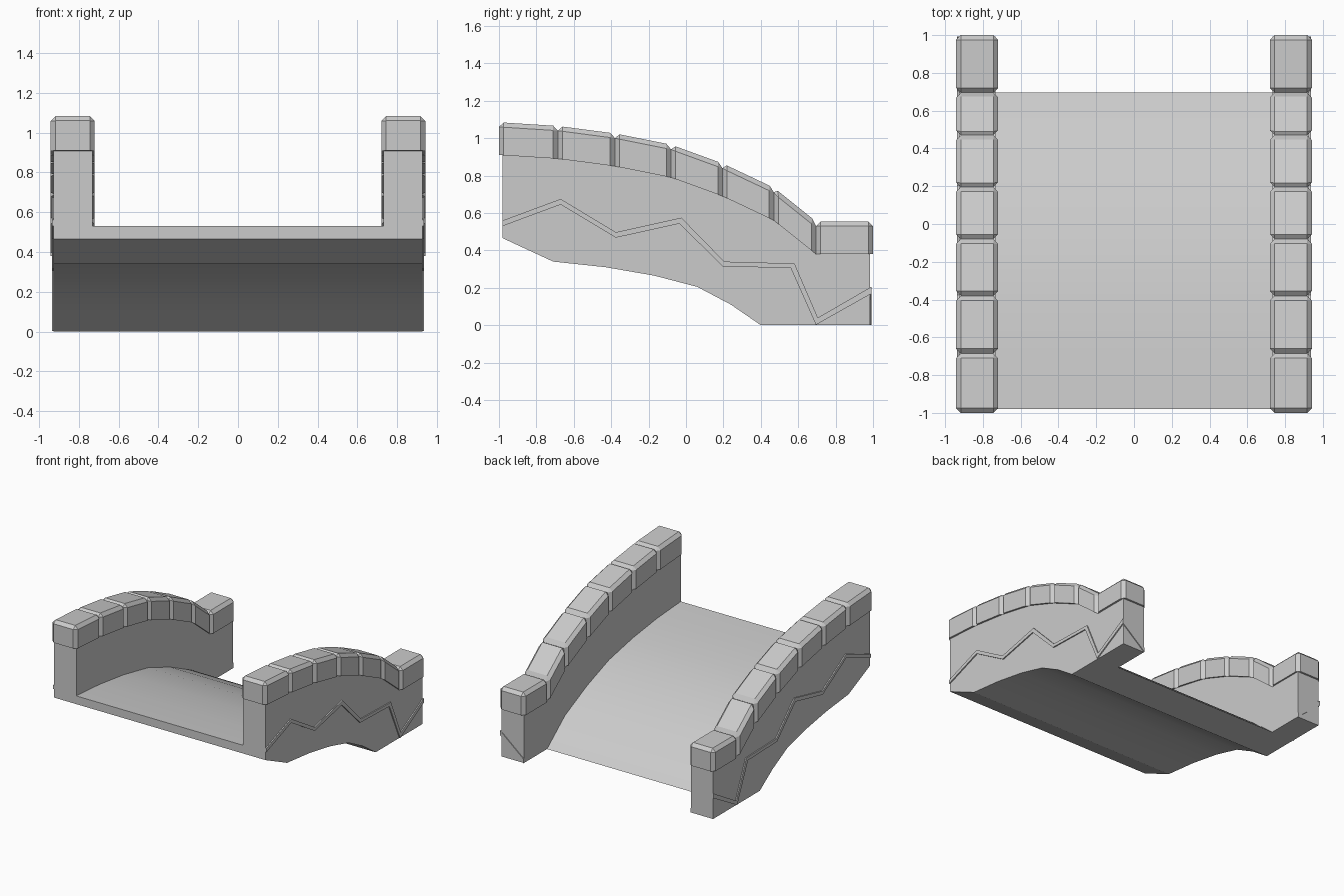
import bpy, bmesh, math

if "Cube" in bpy.data.objects:
    bpy.data.objects.remove(bpy.data.objects["Cube"])

# Stations of the arched wall top (y, z)
TOP = [(-0.98, 0.91), (-0.685, 0.89), (-0.38, 0.85), (-0.08, 0.79),
       (0.195, 0.69), (0.47, 0.56), (0.695, 0.38), (0.985, 0.38)]
UNDER = [(0.985, 0), (0.4, 0), (0.24, 0.11), (0.06, 0.205),
         (-0.17, 0.265), (-0.43, 0.31), (-0.71, 0.34), (-0.98, 0.465)]
INNER, OUTER = 0.732, 0.927


def prism(name, verts, shift, bevel=None):
    """Extrude a planar outline by a shift vector; bevel edges chosen by a test."""
    bm = bmesh.new()
    face = bm.faces.new([bm.verts.new(v) for v in verts])
    ext = bmesh.ops.extrude_face_region(bm, geom=[face], use_keep_orig=True)
    bmesh.ops.translate(bm, vec=shift,
                        verts=[g for g in ext["geom"] if isinstance(g, bmesh.types.BMVert)])
    bmesh.ops.recalc_face_normals(bm, faces=bm.faces)
    if bevel:
        size, test = bevel
        bmesh.ops.bevel(bm, geom=[e for e in bm.edges if test(e)], offset=size,
                        segments=1, affect='EDGES', clamp_overlap=True)
    mesh = bpy.data.meshes.new(name)
    bm.to_mesh(mesh)
    bm.free()
    obj = bpy.data.objects.new(name, mesh)
    bpy.context.collection.objects.link(obj)
    return obj


def side_prism(name, outline, x0, x1, bevel=None):
    return prism(name, [(x0, y, z) for y, z in outline], (x1 - x0, 0, 0), bevel)


def mirror(obj):
    obj.modifiers.new("mirror", 'MIRROR').use_axis[0] = True


# Bridge body: side profile, with the walkway cut out between the two walls
body = side_prism("bridge_body", TOP + UNDER, -OUTER, OUTER)
deck = [(y, z - 0.38) for y, z in TOP[:7]]
cutter = side_prism("walkway_cutter",
                    [(-1.1, 0.535)] + deck + [(0.7, -0.1), (1.1, -0.1), (1.1, 1.3), (-1.1, 1.3)],
                    -INNER, INNER)
cut = body.modifiers.new("walkway", 'BOOLEAN')
cut.operation, cut.solver, cut.object = 'DIFFERENCE', 'EXACT', cutter
bpy.context.view_layer.objects.active = body
body.select_set(True)
bpy.ops.object.modifier_apply(modifier=cut.name)
bpy.data.objects.remove(cutter)
bpy.ops.object.shade_smooth_by_angle(angle=math.radians(15))

# Coping stones: sheared blocks, chamfered everywhere but underneath
ys = [-1.0] + [p[0] for p in TOP[1:7]] + [1.0]
for i in range(7):
    (y0, z0), (y1, z1) = (ys[i], TOP[i][1]), (ys[i + 1], TOP[i + 1][1])
    outline = [(y0, z0), (y1, z1), (y1, z1 + 0.175), (y0, z0 + 0.175)]

    def not_bottom(e):
        base = {y0: z0, y1: z1}
        mid = sum(v.co.z for v in e.verts) / 2
        ym = sum(v.co.y for v in e.verts) / 2
        floor = z0 + (z1 - z0) * (ym - y0) / (y1 - y0)
        return mid > floor + 0.02

    mirror(side_prism(f"coping_stone_{i + 1}", outline, 0.72, 0.942, (0.025, not_bottom)))

# Raised zigzag bands on the outer walls
ZIG = [(-0.98, 0.56), (-0.67, 0.675), (-0.375, 0.497), (-0.025, 0.575),
       (0.205, 0.34), (0.58, 0.33), (0.705, 0.04), (0.99, 0.205)]
LOW = [(-0.98, 0.53), (-0.67, 0.645), (-0.375, 0.468), (-0.035, 0.543),
       (0.195, 0.315), (0.56, 0.305), (0.695, 0.002), (0.99, 0.168)]
mirror(side_prism("zigzag_band", ZIG + LOW[::-1], OUTER - 0.005, OUTER + 0.009))

# Band continuing across the end posts
mirror(prism("end_band", [(x, 0.98, z) for x, z in
                          [(0.936, 0.205), (0.936, 0.168), (INNER, 0.0), (INNER, 0.035)]],
             (0, 0.012, 0)))
